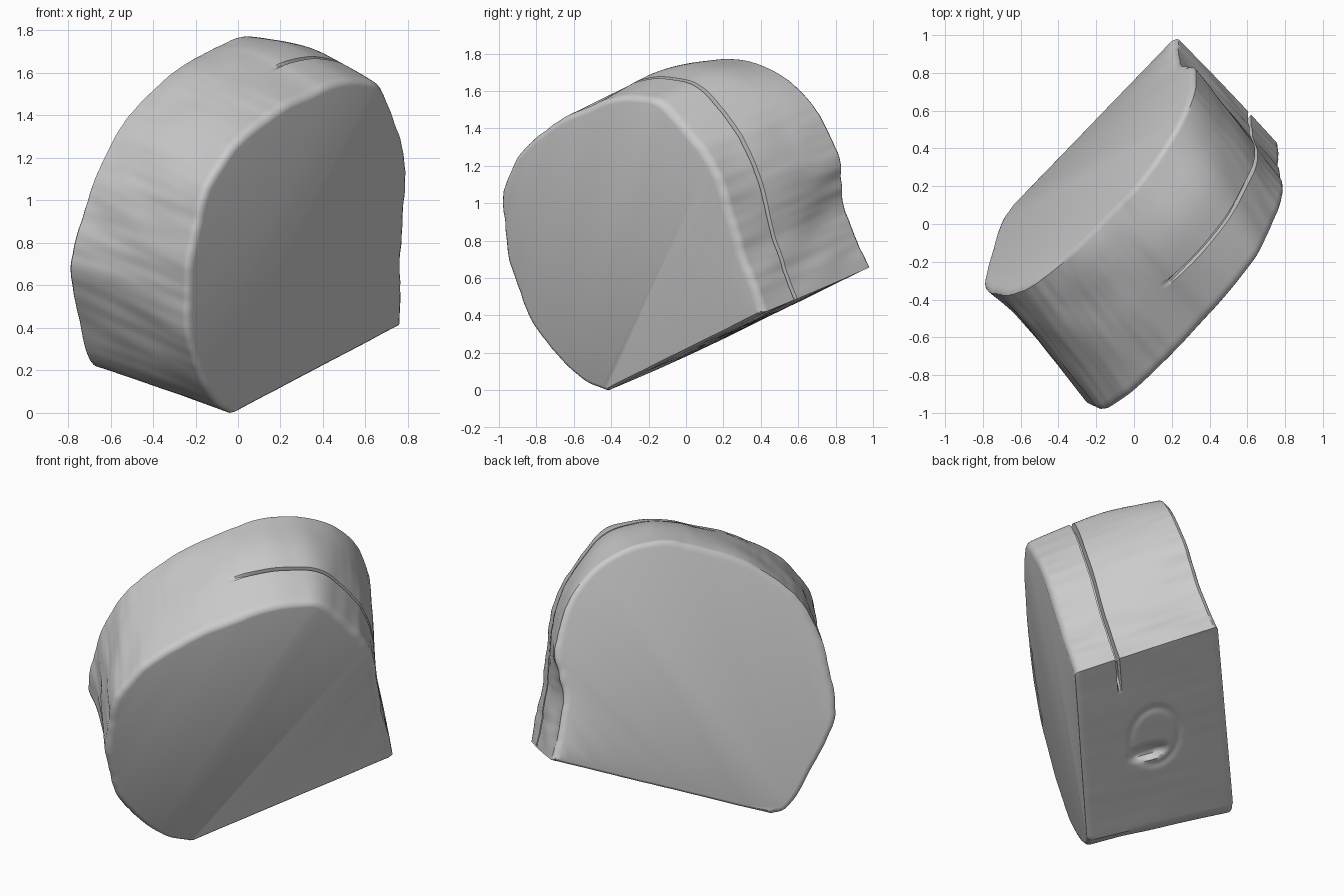
import bpy, bmesh
from math import sin, pi, exp, hypot, radians
from mathutils import Vector, noise

if "Cube" in bpy.data.objects:
    bpy.data.objects.remove(bpy.data.objects["Cube"])

# Sawn faces: y of each face plane as a function of (x, z)
def front_y(x, z): return 1.259 * x - 0.38 * z - 0.40
def back_y(x, z): return 1.277 * x - 0.475 * z + 1.037

# Bark outlines (x, z), from the right bottom corner over the top to the left one
FRONT = [(.775, .42), (.78, .6), (.785, .85), (.80, 1.15), (.76, 1.34), (.68, 1.53),
         (.60, 1.57), (.48, 1.565), (.35, 1.515), (.20, 1.44), (.05, 1.33), (-.08, 1.18),
         (-.17, 1.0), (-.22, .75), (-.24, .45), (-.20, .25), (-.14, .12), (-.085, .045), (-.02, .0)]
BACK = [(.22, .67), (.225, .9), (.235, 1.0), (.285, 1.15), (.315, 1.28), (.31, 1.5), (.26, 1.645),
        (.16, 1.75), (.03, 1.775), (-.1, 1.73), (-.35, 1.58), (-.55, 1.37), (-.69, 1.08), (-.78, .8),
        (-.795, .65), (-.76, .45), (-.735, .32), (-.70, .24), (-.65, .23)]
NA, NB = 260, 70
CRACK_T, CRACK_END = .29, .45


def spline(points):
    """Dense Catmull-Rom curve through the points."""
    p = [Vector(q) for q in points]
    p = [2 * p[0] - p[1]] + p + [2 * p[-1] - p[-2]]
    out = []
    for a, b, c, d in zip(p, p[1:], p[2:], p[3:]):
        for i in range(16):
            u = i / 16
            out.append(.5 * (2 * b + (c - a) * u + (2 * a - 5 * b + 4 * c - d) * u * u
                             + (3 * b - a - 3 * c + d) * u ** 3))
    return out + [p[-2]]


def resample(pts, n):
    """n + 1 points evenly spaced along the curve."""
    lengths = [0]
    for a, b in zip(pts, pts[1:]):
        lengths.append(lengths[-1] + (b - a).length)
    out, j = [], 0
    for i in range(n + 1):
        goal = lengths[-1] * i / n
        while j < len(pts) - 2 and lengths[j + 1] < goal:
            j += 1
        u = (goal - lengths[j]) / (lengths[j + 1] - lengths[j])
        out.append(pts[j].lerp(pts[j + 1], u))
    return out


def closed_ring(points):
    arc = resample(spline(points), NA)
    return arc + [arc[-1].lerp(arc[0], i / NB) for i in range(1, NB)]


def smoothstep(a, b, x):
    u = min(1, max(0, (x - a) / (b - a)))
    return u * u * (3 - 2 * u)


def crack_drift(k):
    """How far the crack wanders towards the back as it climbs over the top."""
    if k > NA:
        return 0
    s = k / NA
    c = min(1, s / CRACK_END)
    wobble = .006 * sin(s * 45) * c
    return (.03 * c + .09 * c ** 3 + wobble) * smoothstep(1, .6, s)


def surface_offset(k, p, t):
    """Outward offset of the side surface: bulge, grain, crack and knot."""
    s = k / NA
    v = (k - NA) / NB
    grain = (noise.noise(Vector((p.x * 18, t * 2, p.y * 18))) * .0025
             + noise.noise(Vector((p.x * 5, t * 3, p.y * 5 + 9))) * .008)
    crack = .04 if abs(t - CRACK_T) < .009 else 0
    if k <= NA:
        d = grain * smoothstep(0, .03, s) * smoothstep(1, .97, s)
        d += .05 * sin(pi * t) * exp(-((s - .42) / .11) ** 2)
        d -= .015 * sin(pi * t) * exp(-((s - .85) / .08) ** 2)
        return d - crack * smoothstep(CRACK_END, CRACK_END - .06, s)
    # sawn underside with a shallow ring and a chipped knot
    r = hypot((v - .5) * .95, (t - .5) * .9)
    chip = hypot((v - .42) * .95 / .035, (t - .45) * .9 / .1)
    d = grain * .2 - .006 * exp(-((r - .15) / .014) ** 2) - .035 * exp(-chip ** 4)
    return d - crack * smoothstep(.8, .9, v)


# Rows through the thickness: rounded rims, even steps, tight rows at the crack
rows = [(0, .026), (.005, .014), (.016, .005), (.03, 0)]
steps = [.05 + .9 * i / 50 for i in range(51)]
steps = [t for t in steps if abs(t - CRACK_T) > .02]
steps += [CRACK_T + d for d in (-.014, -.007, 0, .007, .014)]
rows += [(t, 0) for t in sorted(steps)]
rows += [(1 - t, i) for t, i in reversed(rows[:4])]

front, back = closed_ring(FRONT), closed_ring(BACK)
n = len(front)
bm = bmesh.new()
grid = []
for t, inset in rows:
    ring = []
    for k in range(n):
        w = min(1, max(0, t + crack_drift(k) * sin(pi * t)))
        p = front[k].lerp(back[k], w)
        tangent = (front[(k + 2) % n] - front[k - 2]).lerp(back[(k + 2) % n] - back[k - 2], w)
        out = Vector((tangent.y, -tangent.x)).normalized()
        p = p + out * (surface_offset(k, front[k], t) - inset * (1 if k <= NA else .4))
        y = front_y(p.x, p.y) * (1 - w) + back_y(p.x, p.y) * w
        ring.append(bm.verts.new((p.x, y, p.y)))
    grid.append(ring)
for a, b in zip(grid, grid[1:]):
    for k in range(n):
        m = (k + 1) % n
        bm.faces.new((a[k], a[m], b[m], b[k]))
bm.faces.new(grid[0][::-1])
bm.faces.new(grid[-1])
bmesh.ops.recalc_face_normals(bm, faces=bm.faces)

# Stand on the ground and centre
for axis in range(3):
    lo = min(v.co[axis] for v in bm.verts)
    hi = max(v.co[axis] for v in bm.verts)
    shift = lo if axis == 2 else (lo + hi) / 2
    for v in bm.verts:
        v.co[axis] -= shift

mesh = bpy.data.meshes.new("wood_block")
bm.to_mesh(mesh)
bm.free()
block = bpy.data.objects.new("wood_block", mesh)
bpy.context.collection.objects.link(block)
bpy.context.view_layer.objects.active = block
block.select_set(True)
bpy.ops.object.shade_smooth_by_angle(angle=radians(35))
